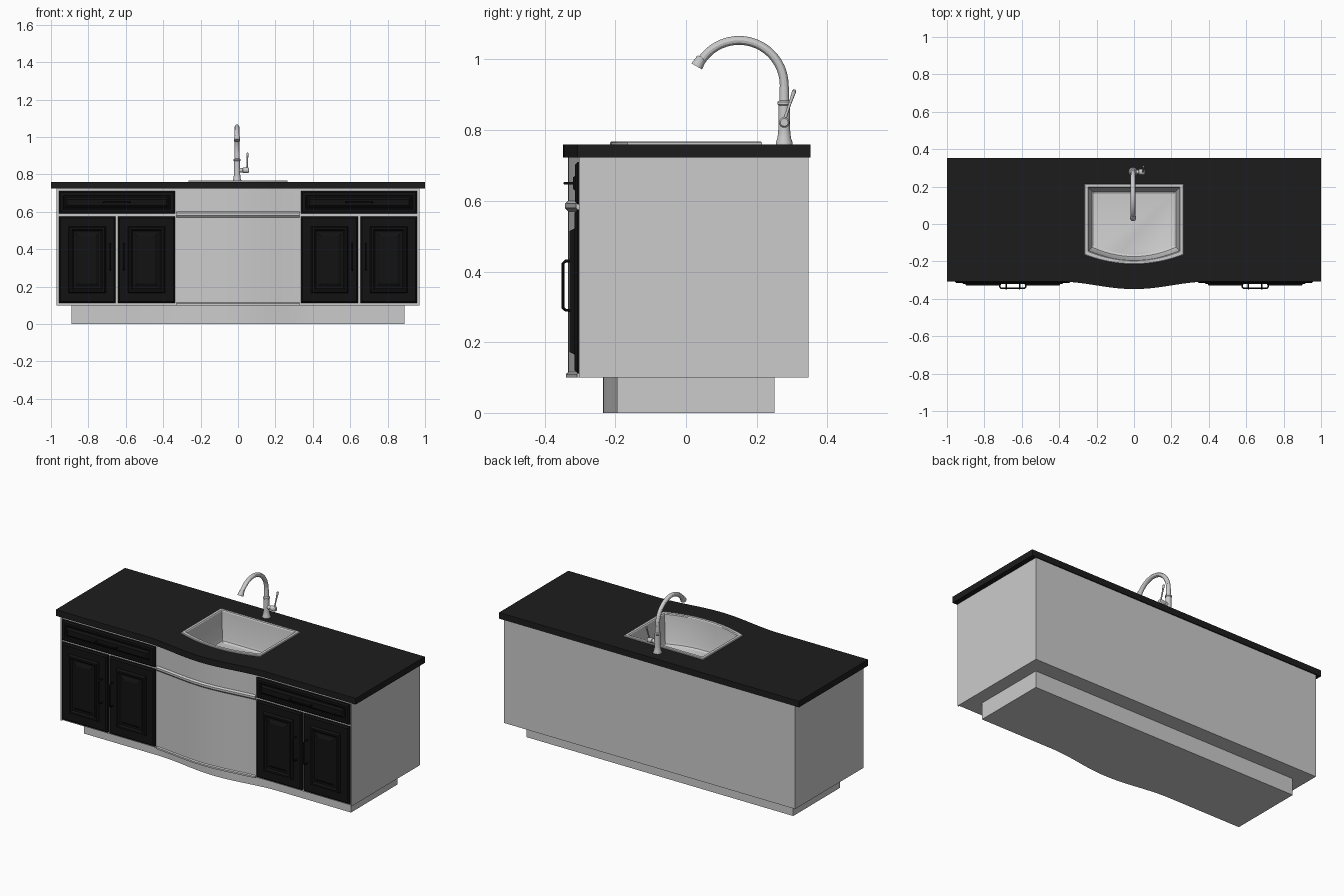
import bpy, bmesh, math
from mathutils import Vector

if "Cube" in bpy.data.objects:
    bpy.data.objects.remove(bpy.data.objects["Cube"])


def colour(name, rgb):
    m = bpy.data.materials.new(name)
    m.diffuse_color = (*rgb, 1)
    m.use_nodes = True
    m.node_tree.nodes["Principled BSDF"].inputs["Base Color"].default_value = m.diffuse_color
    return m


BLACK_WOOD = colour("black_wood", (0.006, 0.006, 0.006))
BLACK_STONE = colour("black_stone", (0.012, 0.012, 0.012))


def loft(name, rings, cap_start=True, cap_end=True, mat=None):
    bm = bmesh.new()
    vs = [[bm.verts.new(p) for p in r] for r in rings]
    n = len(rings[0])
    for a, b in zip(vs, vs[1:]):
        for j in range(n):
            k = (j + 1) % n
            bm.faces.new((a[j], a[k], b[k], b[j]))
    if cap_start:
        bm.faces.new(vs[0][::-1])
    if cap_end:
        bm.faces.new(vs[-1])
    me = bpy.data.meshes.new(name)
    bm.to_mesh(me)
    bm.free()
    ob = bpy.data.objects.new(name, me)
    bpy.context.collection.objects.link(ob)
    if mat:
        me.materials.append(mat)
    return ob


def lathe(name, origin, direction, profile, sides=24):
    q = Vector(direction).to_track_quat('Z', 'Y')
    angles = [2 * math.pi * i / sides for i in range(sides)]
    return loft(name, [[Vector(origin) + q @ Vector((r * math.cos(a), r * math.sin(a), h))
                        for a in angles] for r, h in profile])


def to_mesh(name, cu, mat=None):
    ob = bpy.data.objects.new(name, cu)
    bpy.context.collection.objects.link(ob)
    if mat:
        cu.materials.append(mat)
    bpy.ops.object.select_all(action='DESELECT')
    ob.select_set(True)
    bpy.context.view_layer.objects.active = ob
    bpy.ops.object.convert(target='MESH')
    return ob


def add_spline(cu, pts, cyclic):
    s = cu.splines.new('POLY')
    s.points.add(len(pts) - 1)
    for p, co in zip(s.points, pts):
        p.co = (*co, 1)
    s.use_cyclic_u = cyclic


def tube(name, pts, radius, mat=None):
    cu = bpy.data.curves.new(name, 'CURVE')
    cu.dimensions = '3D'
    cu.bevel_depth = radius
    cu.bevel_resolution = 4
    cu.use_fill_caps = True
    add_spline(cu, pts, False)
    return to_mesh(name, cu, mat)


def bump(x, w=0.41):
    return 0.5 * (1 + math.cos(math.pi * x / w)) if abs(x) < w else 0


def bowed_outline(hx, front, back, bow, z):
    xs = [-hx] + [-0.41 + 0.82 * i / 32 for i in range(33)] + [hx]
    return [(x, front - bow * bump(x), z) for x in xs] + [(hx, back, z), (-hx, back, z)]


def sink_outline(d, z):
    hx, n = 0.265 - d, 16
    front = []
    for i in range(n + 1):
        t = -1 + 2 * i / n
        front.append((hx * t, -0.215 + d + 0.05 * t * t, z))
    return front + [(hx, 0.215 - d, z), (-hx, 0.215 - d, z)]


def box(name, x0, x1, y0, y1, z0, z1):
    return loft(name, [[(x0, y0, z), (x1, y0, z), (x1, y1, z), (x0, y1, z)] for z in (z0, z1)])


# Plinth and cabinet carcass with bowed fronts
loft("toe_kick", [bowed_outline(0.89, -0.195, 0.25, 0.04, z) for z in (0, 0.101)])
loft("cabinet_body", [bowed_outline(0.97, -0.295, 0.331, 0.033, z) for z in (0.1, 0.725)],
     cap_end=False)
box("back_panel", -0.97, 0.97, 0.33, 0.346, 0.1, 0.724)

# Bowed centre front with projecting rails: (z, projection)
section = [(0.722, 0), (0.6, 0), (0.592, 0.009), (0.58, 0.009), (0.57, 0), (0.115, 0),
           (0.11, 0.006), (0.1, 0.006), (0.1, -0.025), (0.722, -0.025)]
loft("centre_front", [[(x, -0.299 - 0.035 * bump(x) - p, z) for z, p in section]
                      for x in [-0.33 + 0.66 * i / 32 for i in range(33)]])

# Countertop with a sink cutout
top = bpy.data.curves.new("countertop", 'CURVE')
top.dimensions = '2D'
top.fill_mode = 'BOTH'
top.extrude = 0.0185
add_spline(top, bowed_outline(1.0, -0.307, 0.352, 0.041, 0), True)
add_spline(top, sink_outline(0.012, 0)[::-1], True)
to_mesh("countertop", top, BLACK_STONE).location.z = 0.7415

# Sink: rim, walls and floor in one loft
loft("sink_basin", [sink_outline(d, z) for d, z in (
    (0, 0.758), (0, 0.765), (0.003, 0.768), (0.018, 0.768), (0.022, 0.763),
    (0.036, 0.61), (0.041, 0.597), (0.052, 0.59))], cap_start=False)


# Raised-panel doors and drawer fronts: (inset, y)
def panel_front(name, x0, x1, z0, z1, steps):
    loft(name, [[(x0 + d, y, z0 + d), (x1 - d, y, z0 + d), (x1 - d, y, z1 - d), (x0 + d, y, z1 - d)]
                for d, y in steps], mat=BLACK_WOOD)


def arc_handle(name, centre, half, axis, foot, reach):
    pts = []
    for t, y in ((-1, foot), (-1, reach + 0.008), (-0.9, reach), (0.9, reach),
                 (1, reach + 0.008), (1, foot)):
        p = Vector((centre[0], y, centre[1]))
        p[axis] += t * half
        pts.append(p)
    tube(name, pts, 0.004, BLACK_WOOD)


door_steps = [(0, -0.294), (0, -0.307), (0.008, -0.315), (0.053, -0.315), (0.06, -0.329),
              (0.07, -0.329), (0.078, -0.319), (0.088, -0.319), (0.105, -0.329)]
drawer_steps = [(0, -0.294), (0, -0.307), (0.008, -0.314), (0.022, -0.314), (0.027, -0.309),
                (0.034, -0.309), (0.044, -0.32)]
for side, s in (("left", -1), ("right", 1)):
    mid = 0.648 * s
    panel_front(side + "_drawer", mid - 0.31, mid + 0.31, 0.59, 0.71, drawer_steps)
    arc_handle(side + "_drawer_handle", (mid, 0.65), 0.07, 0, -0.312, -0.343)
    for half, k in (("a", -1), ("b", 1)):
        lo, hi = sorted((mid + k * 0.006, mid + k * 0.31))
        panel_front(f"{side}_door_{half}", lo, hi, 0.112, 0.575, door_steps)
        arc_handle(f"{side}_door_handle_{half}", (mid + k * 0.036, 0.36), 0.07, 2, -0.312, -0.348)
    # Slim face-frame edge at the cabinet end
    a, b = sorted((s * 0.961, s * 0.97))
    box(side + "_frame_edge", a, b, -0.303, -0.294, 0.1, 0.724)

# Faucet: turned body, gooseneck and flared nozzle
FX, FY = -0.005, 0.278
lathe("faucet_body", (FX, FY, 0.758), (0, 0, 1), [
    (0.024, 0), (0.024, 0.006), (0.019, 0.02), (0.017, 0.04), (0.016, 0.112), (0.019, 0.115),
    (0.019, 0.122), (0.014, 0.126), (0.013, 0.165)])
arc = [math.radians(a) for a in range(0, 151, 6)]
tube("gooseneck", [(FX, FY, 0.86)] + [(FX, 0.15 + 0.128 * math.cos(a), 0.926 + 0.128 * math.sin(a))
                                      for a in arc], 0.0125)
lathe("nozzle", (FX, 0.043, 1.002), (0, -0.5, -0.87), [
    (0.012, -0.004), (0.0145, 0), (0.0145, 0.005), (0.017, 0.02), (0.017, 0.025), (0.012, 0.025)])

# Side valve and lever
lathe("valve", (FX, FY, 0.822), (1, 0, 0), [
    (0.012, 0), (0.012, 0.03), (0.015, 0.033), (0.015, 0.058), (0.011, 0.064)])
lathe("lever", (0.048, FY, 0.828), (0.03, 0.3, 0.88), [
    (0.006, 0), (0.004, 0.02), (0.004, 0.05), (0.006, 0.088), (0.003, 0.092)], 12)

# Smooth the curved surfaces, keep hard edges
bpy.ops.object.select_all(action='SELECT')
bpy.context.view_layer.objects.active = bpy.data.objects["cabinet_body"]
bpy.ops.object.shade_smooth_by_angle(angle=math.radians(30))
